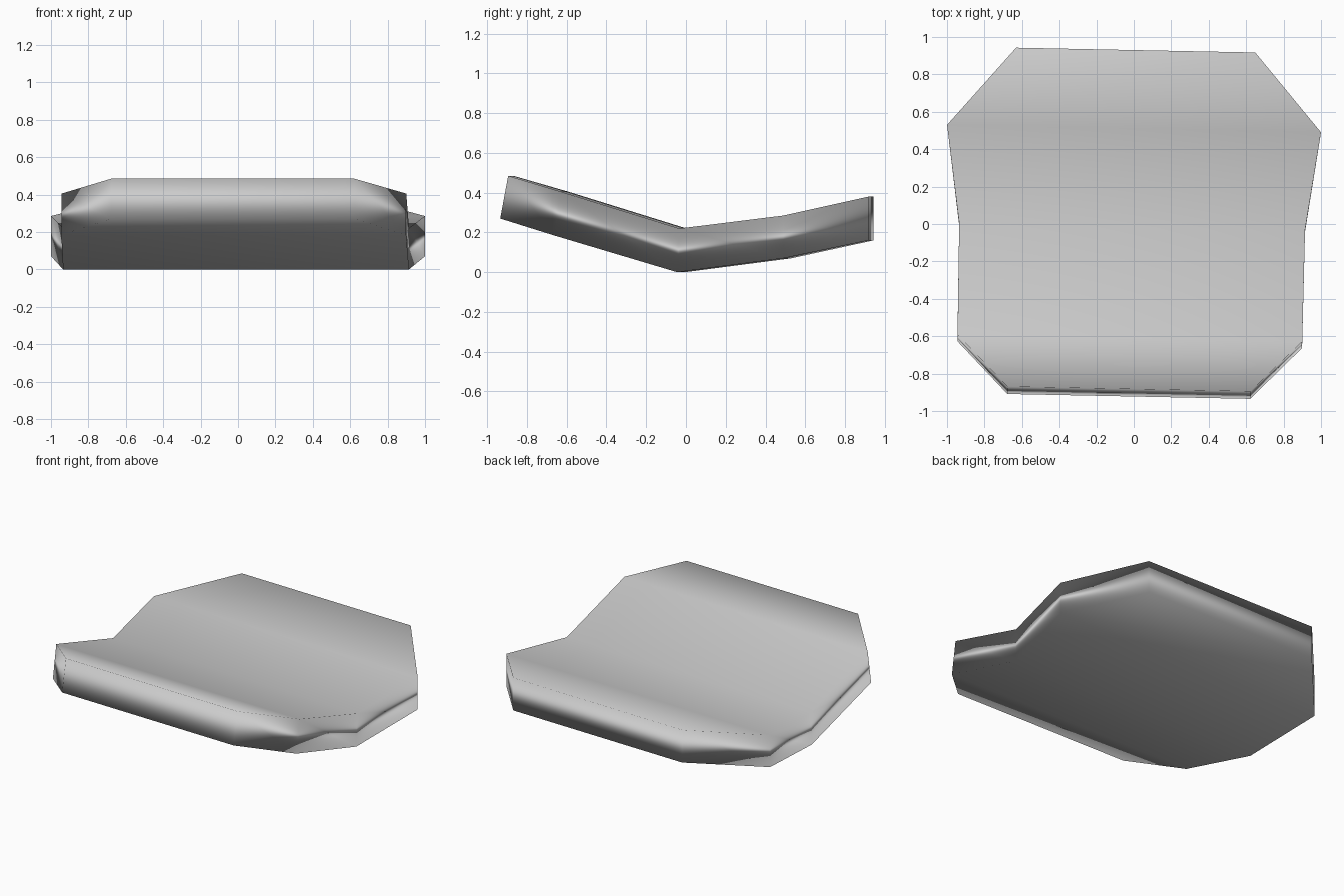
import bpy
import bmesh
from mathutils import Matrix

cube = bpy.data.objects.get("Cube")
if cube:
    bpy.data.objects.remove(cube, do_unlink=True)

# Plain grey material
grey = bpy.data.materials.new("plain grey")
grey.use_nodes = True
colour = (0.6, 0.6, 0.6, 1)
grey.diffuse_color = colour
grey.node_tree.nodes["Principled BSDF"].inputs["Base Color"].default_value = colour

# Cross rows from back to front: half width, y, underside z, top z, backward lean
rows = [
    (0.64, 0.93, 0.16, 0.38, 0.0),
    (1.0, 0.51, 0.07, 0.285, 0.0),
    (0.925, -0.025, 0.0, 0.22, 0.01),
    (0.922, -0.645, 0.185, 0.405, 0.035),
    (0.65, -0.922, 0.27, 0.485, 0.04),
]

# Bent slab: one ring of four corners per row, bridged and capped
bm = bmesh.new()
rings = []
for w, y, low, high, lean in rows:
    corners = [(-w, y, low), (w, y, low), (w, y + lean, high), (-w, y + lean, high)]
    rings.append([bm.verts.new(c) for c in corners])
for a, b in zip(rings, rings[1:]):
    for i in range(4):
        j = (i + 1) % 4
        bm.faces.new((a[i], a[j], b[j], b[i]))
bm.faces.new(rings[0])
bm.faces.new(rings[-1])
bmesh.ops.recalc_face_normals(bm, faces=bm.faces)

# The slab sits slightly turned
turn = Matrix.Translation((-0.01, 0, 0)) @ Matrix.Rotation(-0.02, 4, "Z")
bmesh.ops.transform(bm, matrix=turn, verts=bm.verts)
for f in bm.faces:
    f.smooth = True

mesh = bpy.data.meshes.new("bent_slab")
bm.to_mesh(mesh)
bm.free()
mesh.materials.append(grey)
slab = bpy.data.objects.new("bent_slab", mesh)
bpy.context.collection.objects.link(slab)

# Soft rim shading led by the broad faces
soft = slab.modifiers.new("soft_shading", "WEIGHTED_NORMAL")
soft.mode = "FACE_AREA"
soft.weight = 50
